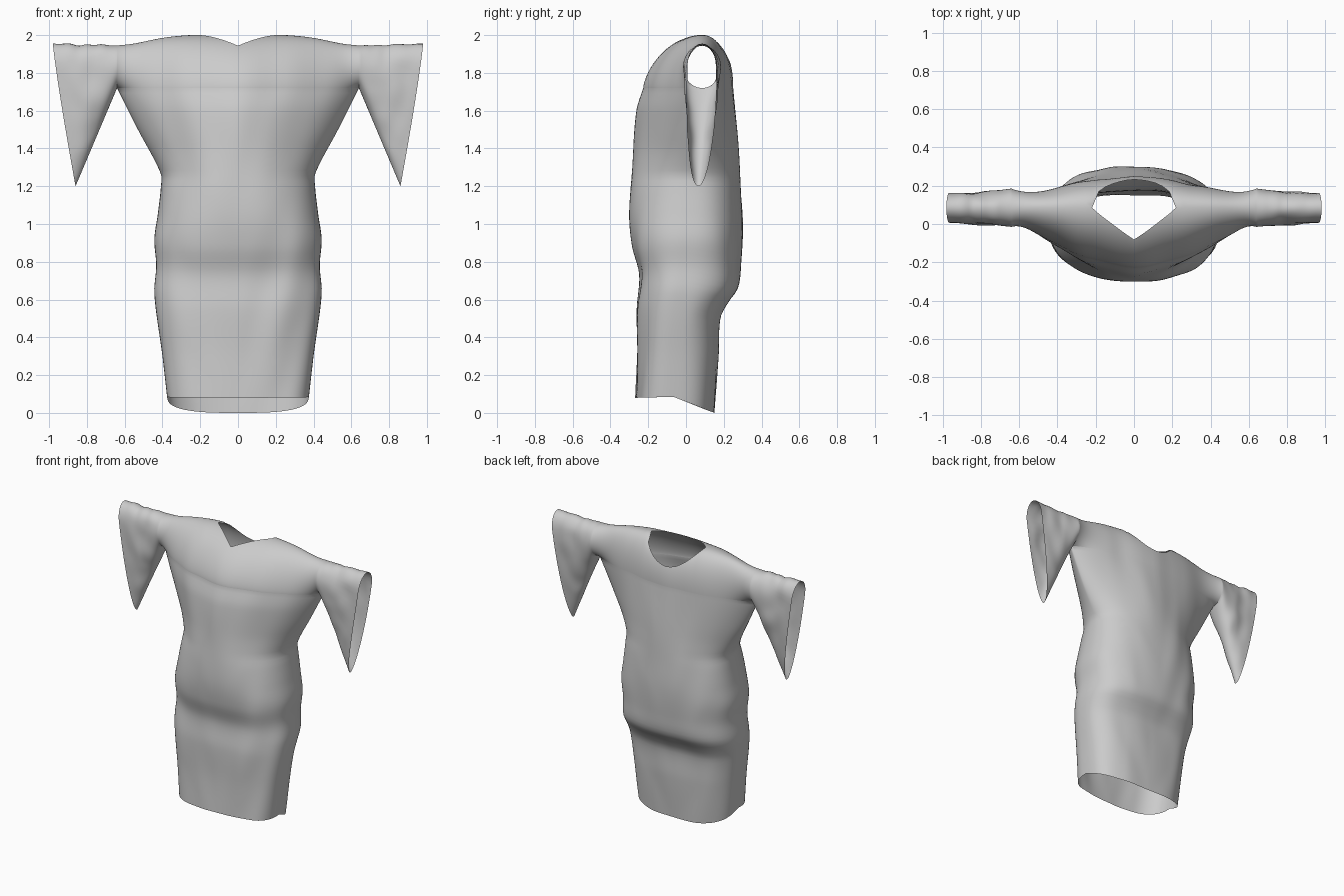
import bpy, bmesh
from math import sin, cos, pi, sqrt
from mathutils import Vector, noise

if "Cube" in bpy.data.objects:
    bpy.data.objects.remove(bpy.data.objects["Cube"])

ARMPIT, RING_X, RING_Y, RING_D = 1.72, 0.64, 0.085, 0.10
HALF, NECK = 27, 6                      # columns per half, columns inside the neck opening
NECK_X = RING_X * sin(pi / 2 * NECK / HALF)


def curve(points, z):
    """Smooth interpolation through (position, value) points."""
    if z <= points[0][0]:
        return points[0][1]
    if z >= points[-1][0]:
        return points[-1][1]
    i = next(k for k in range(len(points) - 1) if points[k + 1][0] >= z)
    (a, va), (b, vb) = points[i], points[i + 1]

    def slope(k):
        lo, hi = points[max(k - 1, 0)], points[min(k + 1, len(points) - 1)]
        return (hi[1] - lo[1]) / (hi[0] - lo[0])
    h, t = b - a, (z - a) / (b - a)
    return ((2*t**3 - 3*t**2 + 1) * va + (t**3 - 2*t**2 + t) * h * slope(i)
            + (3*t**2 - 2*t**3) * vb + (t**3 - t**2) * h * slope(i + 1))


# Profiles along the height of the body
WIDTH = [(0, .365), (.08, .375), (.3, .40), (.63, .443), (.78, .433), (.92, .443),
         (1.05, .425), (1.2, .408), (1.27, .41), (1.5, .53), (1.72, .64)]
FRONT = [(0, -.27), (.3, -.26), (.55, -.26), (.73, -.247), (.88, -.285), (1.05, -.30),
         (1.3, -.285), (1.6, -.26), (1.72, -.225)]
BACK = [(0, .15), (.3, .17), (.5, .18), (.58, .22), (.66, .275), (.8, .292),
        (1.0, .30), (1.2, .29), (1.45, .275), (1.72, .25)]
SEAM = [(0, -.07), (.4, -.05), (.8, 0), (1.2, .05), (1.72, RING_Y)]
ROUND = [(0, 2.9), (.7, 2.6), (1.15, 2.3), (1.4, 1.7), (1.72, 1.5)]
SHOULDER = [(0, 2.0), (.25, 2.0), (.4, 1.985), (.55, 1.955), (.64, 1.945)]


def fold(x, z, side):
    """Soft diagonal cloth folds, stronger towards the flanks."""
    p = Vector((x * 5 + side * 7, z * 2.2 - abs(x) * 3, side * 3))
    return noise.noise(p) * 0.022 * min(1, .25 + abs(x) * 2)


def bulge(s, n):
    return max(0, 1 - abs(s) ** n) ** (1 / n)


def low_point(s, z, side):
    """Body point below the armpit; side -1 is front, 1 is back."""
    b, seam = bulge(s, curve(ROUND, z)), curve(SEAM, z)
    x = s * curve(WIDTH, z)
    depth = curve(FRONT if side < 0 else BACK, z) - seam
    return Vector((x, seam + b * (depth + fold(x, z, side)), z))


def high_point(s, h, side):
    """Body point above the armpit, running up to the neckline or shoulder."""
    x = s * RING_X
    k = abs(x) / NECK_X
    if k < .999:
        h *= 1 - (.20 * (1 - k) ** 1.7 if side < 0 else .5 * (1 - k * k))
    base = low_point(s, ARMPIT, side).y - RING_Y
    d = base * (max(0, 1 - h ** 1.5) ** .5 if side < 0 else bulge(h, 2.2))
    # root of squares blends the arm tube into the chest without a ledge
    ring = abs(s) ** 3 * RING_D * sqrt(max(0, 1 - (2*h - 1) ** 2))
    d = side * sqrt(d * d + ring * ring)
    return Vector((x, RING_Y + d, ARMPIT + (curve(SHOULDER, abs(x)) - ARMPIT) * h))


def sleeve_point(u, h, sign, side):
    """Sleeve point; u runs from armpit to cuff, h from the hanging tip up."""
    v = 1 - h
    inner = Vector((RING_X, 0, ARMPIT + (1.945 - ARMPIT) * h))
    outer = Vector((.98 - .12 * v ** 1.15, 0, 1.955 - .755 * v))
    p = inner.lerp(outer, u)
    ring = RING_D * sqrt(max(0, 1 - (2*h - 1) ** 2))
    top = sqrt(1 - (1 - min(v / .16, 1)) ** 2)
    cuff = .078 * top * sqrt(max(0, 1 - max(0, (v - .16) / .84) ** 2.5))
    d = ring * (1 - u) + cuff * u
    wave = noise.noise(Vector((p.x * 9, p.z * 7, sign * 4 + side))) * .014 * u * (1 - u) * 4 * min(1, d / .05)
    p.y = RING_Y - .02 * u * v * v + side * d + wave
    if h > .5:
        p.z += noise.noise(Vector((p.x * 16, sign * 5, 0))) * .012 * u * (1 - u) * 4 * (h - .5) * 2
    p.x *= sign
    return p


def skin(bm, rows):
    grid = [[bm.verts.new(p) for p in row] for row in rows]
    for a, b in zip(grid, grid[1:]):
        for i in range(len(a) - 1):
            bm.faces.new((a[i], a[i + 1], b[i + 1], b[i]))


bm = bmesh.new()
columns = [sin(pi / 2 * i / HALF) for i in range(-HALF, HALF + 1)]
heights = [(1 - cos(pi * k / 24)) / 2 for k in range(25)]

for side in (-1, 1):
    # Body panel, from hem to armpit and on to the neckline
    rows = []
    for j in range(61):
        t = j / 60
        row = []
        for s in columns:
            hem = .085 - bulge(s, 2.9) * (.005 if side < 0 else .085)
            row.append(low_point(s, hem + (ARMPIT - hem) * t, side))
        rows.append(row)
    rows += [[high_point(s, h, side) for s in columns] for h in heights[1:]]
    skin(bm, rows)
    # Winged sleeves
    for sign in (-1, 1):
        skin(bm, [[sleeve_point(i / 24, h, sign, side) for i in range(25)] for h in heights])

# Sew the panels together along the seams
bmesh.ops.remove_doubles(bm, verts=bm.verts[:], dist=0.0008)
bmesh.ops.recalc_face_normals(bm, faces=bm.faces[:])
mesh = bpy.data.meshes.new("dress")
bm.to_mesh(mesh)
bm.free()
dress = bpy.data.objects.new("dress", mesh)
bpy.context.collection.objects.link(dress)
bpy.context.view_layer.objects.active = dress
dress.select_set(True)
bpy.ops.object.shade_smooth_by_angle(angle=1.0)
